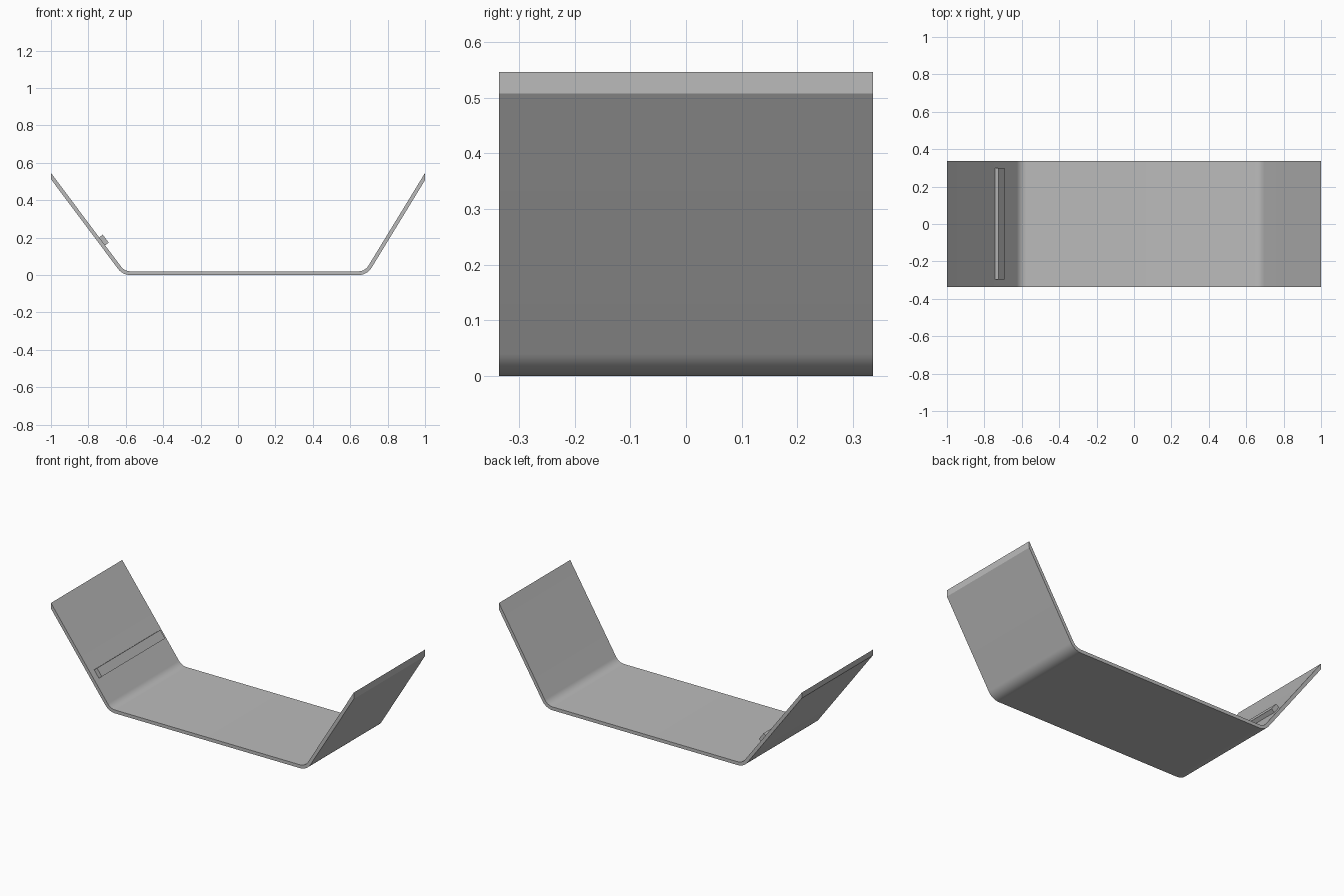
import bpy, bmesh
from math import radians, sin, cos, tan, pi
from mathutils import Vector

cube = bpy.data.objects.get("Cube")
if cube:
    bpy.data.objects.remove(cube, do_unlink=True)

THICK = 0.02        # sheet thickness
DEPTH = 0.672       # width of the sheet along y
RADIUS = 0.083      # outer bend radius
HEIGHT = 0.546      # top edge of both wings
LEFT, RIGHT = radians(58.6), radians(53.2)   # wing slopes, model's own sides

grey = bpy.data.materials.new("plain grey")
grey.use_nodes = True
COLOUR = (0.5, 0.5, 0.5, 1)
grey.diffuse_color = COLOUR
grey.node_tree.nodes["Principled BSDF"].inputs["Base Color"].default_value = COLOUR


def extrude_profile(name, points, y0, y1):
    """Closed x-z outline swept along y."""
    bm = bmesh.new()
    face = bm.faces.new([bm.verts.new((x, y0, z)) for x, z in points])
    new = bmesh.ops.extrude_face_region(bm, geom=[face])["geom"]
    verts = [v for v in new if isinstance(v, bmesh.types.BMVert)]
    bmesh.ops.translate(bm, verts=verts, vec=(0, y1 - y0, 0))
    bmesh.ops.recalc_face_normals(bm, faces=bm.faces)
    mesh = bpy.data.meshes.new(name)
    bm.to_mesh(mesh)
    bm.free()
    mesh.materials.append(grey)
    obj = bpy.data.objects.new(name, mesh)
    bpy.context.collection.objects.link(obj)
    return obj


def half_line(angle, side, inner):
    """Points from the floor bend to the wing tip, on one face of the sheet."""
    drop = THICK / cos(angle)
    corner = 1 - (HEIGHT - drop) / tan(angle)
    centre = corner - RADIUS * tan(angle / 2)
    r = RADIUS - THICK if inner else RADIUS
    steps = 12
    pts = [(centre + r * sin(angle * i / steps), RADIUS - r * cos(angle * i / steps))
           for i in range(steps + 1)]
    pts.append((1, HEIGHT if inner else HEIGHT - drop))
    return [(side * x, z) for x, z in pts]


# Bent sheet: floor with two raised wings, ends cut upright
outer = half_line(RIGHT, -1, False)[::-1] + half_line(LEFT, 1, False)
inner = half_line(RIGHT, -1, True)[::-1] + half_line(LEFT, 1, True)
sheet = extrude_profile("bent_sheet", outer + inner[::-1], -DEPTH / 2, DEPTH / 2)

# Stop bar lying on the inside of the right wing
along = Vector((-cos(RIGHT), sin(RIGHT)))
normal = Vector((sin(RIGHT), cos(RIGHT)))
foot = Vector((-1, HEIGHT)) - along * 0.483
bar = [foot + along * a + normal * n
       for a, n in ((0, -0.002), (0.053, -0.002), (0.053, 0.024), (0, 0.024))]
stop_bar = extrude_profile("stop_bar", bar, -0.297, 0.3)

# Smooth bends, sharp edges
for obj in (sheet, stop_bar):
    bpy.ops.object.select_all(action='DESELECT')
    obj.select_set(True)
    bpy.context.view_layer.objects.active = obj
    bpy.ops.object.shade_smooth_by_angle(angle=radians(30))
